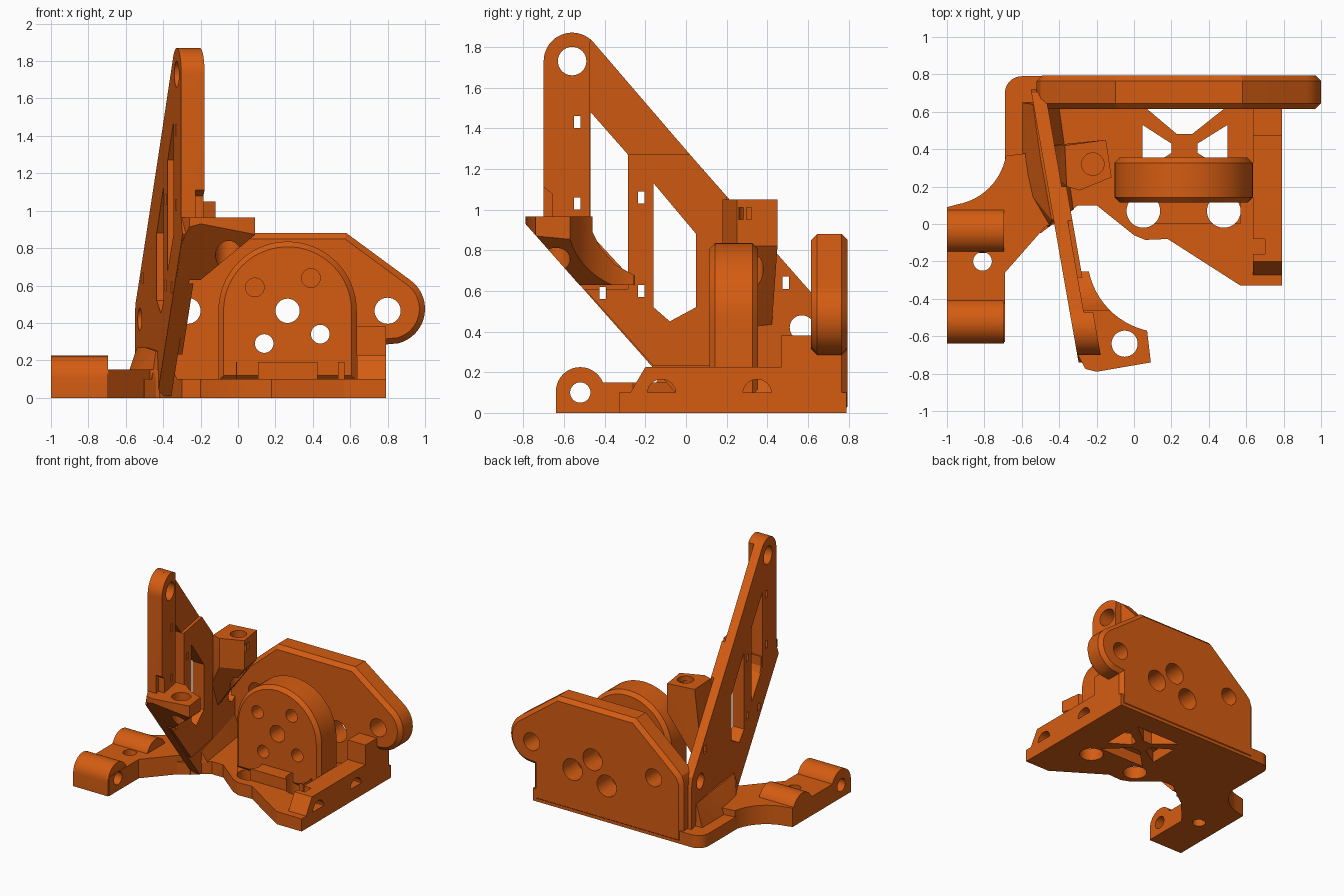
import bpy, bmesh, math
from mathutils import Vector

ORANGE = bpy.data.materials.new("burnt orange")
ORANGE.diffuse_color = (0.66, 0.108, 0.006, 1)


def arc(cx, cy, r, a0, a1, n=16):
    """Points on an arc, angles in degrees."""
    return [(cx + r * math.cos(math.radians(a0 + (a1 - a0) * i / n)),
             cy + r * math.sin(math.radians(a0 + (a1 - a0) * i / n))) for i in range(n + 1)]


def circle(cx, cy, r, n=32):
    return arc(cx, cy, r, 0, 360, n)[:-1]


def finish(name, bm):
    bmesh.ops.recalc_face_normals(bm, faces=bm.faces)
    me = bpy.data.meshes.new(name)
    bm.to_mesh(me)
    bm.free()
    ob = bpy.data.objects.new(name, me)
    bpy.context.collection.objects.link(ob)
    me.materials.append(ORANGE)
    return ob


def prism(name, pts, axis, lo, hi, bevel=0):
    """Extrude a 2D profile along an axis; optionally chamfer both end rims."""
    place = {"x": lambda p, t: (t, p[0], p[1]),
             "y": lambda p, t: (p[0], t, p[1]),
             "z": lambda p, t: (p[0], p[1], t)}[axis]
    bm = bmesh.new()
    a = [bm.verts.new(place(p, lo)) for p in pts]
    b = [bm.verts.new(place(p, hi)) for p in pts]
    caps = [bm.faces.new(a), bm.faces.new(b)]
    for i in range(len(pts)):
        j = (i + 1) % len(pts)
        bm.faces.new((a[i], a[j], b[j], b[i]))
    bmesh.ops.recalc_face_normals(bm, faces=bm.faces)
    if bevel:
        bmesh.ops.bevel(bm, geom=[e for f in caps for e in f.edges], offset=bevel,
                        segments=1, affect='EDGES')
    return finish(name, bm)


def box(name, x0, x1, y0, y1, z0, z1):
    return prism(name, [(x0, y0), (x1, y0), (x1, y1), (x0, y1)], "z", z0, z1)


def hull(name, pts):
    bm = bmesh.new()
    for p in pts:
        bm.verts.new(p)
    bmesh.ops.convex_hull(bm, input=bm.verts)
    return finish(name, bm)


def boolean(ob, cutters, op='DIFFERENCE'):
    """Apply each cutter to the object, then delete it."""
    for c in cutters:
        m = ob.modifiers.new("cut", 'BOOLEAN')
        m.object, m.operation, m.solver = c, op, 'EXACT'
        bpy.context.view_layer.objects.active = ob
        bpy.ops.object.modifier_apply(modifier=m.name)
        bpy.data.objects.remove(c)


def drill(ob, axis, lo, hi, *holes):
    boolean(ob, [prism("drill", circle(*h), axis, lo, hi) for h in holes])


def shear(ob):
    """Lean the part to the slanted plane of the tall arm."""
    for v in ob.data.vertices:
        v.co.x -= 0.175 * v.co.y


# Base plate with braced opening
base = prism("base_plate",
             [(0.79, 0.7), (0.79, -0.33), (0.57, -0.33), (0.18, -0.08), (0.06, -0.085),
              (0.0, -0.06), (-0.2, 0.1), (-0.3, 0.1), (-0.42, 0.01), (-0.5, -0.05), (-0.69, 0.2)]
             + arc(-0.60, 0.70, 0.09, 180, 90, 8) + [(0.79, 0.79)], "z", 0, 0.1)
windows = [[(0.07, 0.615), (0.48, 0.615), (0.31, 0.48), (0.23, 0.48)],
           [(0.07, 0.18), (0.48, 0.18), (0.31, 0.34), (0.23, 0.34)],
           [(0.045, 0.53), (0.045, 0.28), (0.2, 0.38), (0.2, 0.43)],
           [(0.5, 0.53), (0.5, 0.28), (0.34, 0.38), (0.34, 0.43)]]
boolean(base, [prism("window", w, "z", -1, 1) for w in windows])
drill(base, "z", -1, 1, (0.05, 0.07, 0.09), (0.48, 0.07, 0.09))

# Ledge in front of the round mount
ledge = box("mount_ledge", -0.01, 0.57, 0.0, 0.15, 0.09, 0.19)
drill(ledge, "z", -1, 1, (0.05, 0.07, 0.09), (0.48, 0.07, 0.09))

# Right rail with two side bores
rail = prism("right_rail", [(-0.33, 0), (-0.25, 0.14), (-0.2, 0.225), (0.47, 0.225), (0.47, 0.38),
                            (0.65, 0.38), (0.65, 0)], "x", 0.635, 0.79)
drill(rail, "x", 0.6, 1, (-0.12, 0.095, 0.07), (0.35, 0.095, 0.07))
boolean(rail, [box("nut_slot", 0.5, 0.7, -0.16, -0.08, 0.1, 0.3)])

# Left hinge arm
left = prism("hinge_arm", [(-0.42, 0.0), (-0.47, -0.01), (-0.69, -0.26), (-0.69, -0.63), (-1, -0.63),
                           (-1, 0.09)] + arc(-1, 0.42, 0.32, -80, -10, 14) + [(-0.56, 0.38)],
             "z", 0, 0.15)
drill(left, "z", -1, 1, (-0.81, -0.2, 0.05))
drill(left, "x", -2, -0.6, (-0.52, 0.1, 0.05))
for name, y in (("front_hinge", -0.52), ("rear_hinge", -0.035)):
    h = prism(name, [(y - 0.12, 0), (y + 0.12, 0)] + arc(y, 0.105, 0.12, 0, 180, 20), "x", -1, -0.695)
    drill(h, "x", -2, 0, (y, 0.1, 0.05))

# Sloped foot under the tall arm
hull("arm_foot", [(-0.6, 0.22, 0.09), (-0.46, -0.02, 0.09), (-0.32, 0.08, 0.09), (-0.4, 0.65, 0.09),
                  (-0.6, 0.65, 0.09), (-0.5, 0.35, 0.27), (-0.44, 0.02, 0.25), (-0.4, 0.04, 0.25),
                  (-0.48, 0.64, 0.27), (-0.54, 0.64, 0.27)])

# Back plate
plate = prism("back_plate", [(-0.52, 0), (0.79, 0), (0.79, 0.285)] + arc(0.81, 0.475, 0.19, -75, 53, 16)
              + [(0.58, 0.88), (-0.1, 0.88), (-0.46, 0.57), (-0.5, 0.53), (-0.52, 0.47)],
              "y", 0.615, 0.795, 0.03)
drill(plate, "y", 0, 1, (0.8, 0.465, 0.07), (-0.27, 0.465, 0.07), (0.265, 0.465, 0.085),
      (0.14, 0.29, 0.085), (0.44, 0.34, 0.085))

# Round-topped mount
mount = prism("round_mount", [(-0.105, 0.09), (0.635, 0.09)] + arc(0.265, 0.465, 0.37, 0, 180, 40),
              "y", 0.115, 0.355, 0.028)
drill(mount, "y", 0, 0.5, (0.265, 0.465, 0.065), (0.14, 0.29, 0.05), (0.44, 0.34, 0.05),
      (0.09, 0.59, 0.05), (0.39, 0.64, 0.05))

# Tall leaning arm, its raised panel and its thick upright
X0 = -0.426
slots = [(-0.535, 1.43), (-0.535, 1.03), (-0.22, 1.06), (-0.22, 0.6), (-0.41, 0.59), (0.49, 0.64)]
front_window = [(-0.47, 1.48), (-0.285, 1.27), (-0.285, 0.68), (-0.47, 0.88)]
rear_window = [(-0.16, 1.13), (0.05, 0.88), (0.05, 0.52), (-0.08, 0.45), (-0.16, 0.52)]
arm = prism("tall_arm", [(0.03, 0.01), (-0.16, 0.22), (-0.74, 0.875), (-0.70, 0.96)]
            + arc(-0.56, 1.73, 0.14, 180, 42, 18)
            + [(0.02, 1.27), (0.6, 0.61), (0.7, 0.5), (0.72, 0.42), (0.72, 0.01)], "x", X0, X0 + 0.075)
panel = prism("arm_panel", [(-0.16, 0.23), (-0.5, 0.61), (-0.285, 0.61), (-0.285, 1.27), (0.02, 1.27),
                            (0.2, 1.065), (0.2, 0.23)], "x", X0 + 0.07, X0 + 0.1)
upright = prism("arm_upright", [(-0.66, 0.8), (-0.66, 1.08), (-0.70, 1.11)]
                + arc(-0.56, 1.73, 0.14, 180, 50, 18) + [(-0.475, 1.78), (-0.475, 0.8)],
                "x", X0 + 0.07, X0 + 0.125)
for ob in (arm, panel, upright):
    cuts = [prism("slot", [(y - 0.016, z - 0.03), (y + 0.016, z - 0.03), (y + 0.016, z + 0.03),
                           (y - 0.016, z + 0.03)], "x", -1, 1) for y, z in slots]
    if ob is not upright:
        cuts.append(prism("window", rear_window, "x", -1, 1))
    if ob is arm:
        cuts.append(prism("window", front_window, "x", -1, 1))
    boolean(ob, cuts)
    drill(ob, "x", -1, 1, (-0.56, 1.73, 0.07), (0.57, 0.42, 0.06))
    shear(ob)

# Side tab with vertical hole, trimmed by a sloped underside
tab = prism("side_tab", [(-0.3, -0.7), (-0.26, -0.775), (-0.2, -0.79), (0.09, -0.74), (0.07, -0.57)]
            + arc(0.16, -0.17, 0.41, 255, 192, 12) + [(-0.37, -0.25)], "z", 0.5, 0.965)
boolean(tab, [prism("side_profile", [(-0.85, 0.965), (-0.46, 0.965), (-0.46, 0.89), (-0.42, 0.81),
                                     (-0.35, 0.73), (-0.26, 0.68), (-0.2, 0.63), (-0.525, 0.63),
                                     (-0.79, 0.93), (-0.85, 0.95)], "x", -1, 1),
              prism("front_profile", [(-0.6, 0.63), (-0.2, 0.63), (0.12, 0.895), (0.12, 1.1),
                                      (-0.6, 1.1)], "y", -1, 1)], 'INTERSECT')
drill(tab, "z", 0, 2, (-0.05, -0.64, 0.07))

# Screw tower growing out of the arm
top = [(-0.37, 0.42), (-0.15, 0.45), (-0.12, 0.25), (-0.29, 0.18), (-0.36, 0.2)]
tower = hull("screw_tower", [(x, y, z) for x, y in top for z in (0.82, 1.05)]
             + [(-0.45, 0.42, 0.4), (-0.43, 0.34, 0.4), (-0.42, 0.25, 0.6)])
drill(tower, "z", 0.6, 2, (-0.22, 0.32, 0.06))
boolean(tower, [box("slot", -0.2, 0, y - 0.013, y + 0.013, 0.95, 1.01) for y in (0.27, 0.31)])

# Smooth the round walls, keep the edges crisp
bpy.ops.object.select_all(action='DESELECT')
for ob in bpy.context.collection.objects:
    ob.select_set(True)
bpy.context.view_layer.objects.active = base
bpy.ops.object.shade_smooth_by_angle(angle=math.radians(25))
